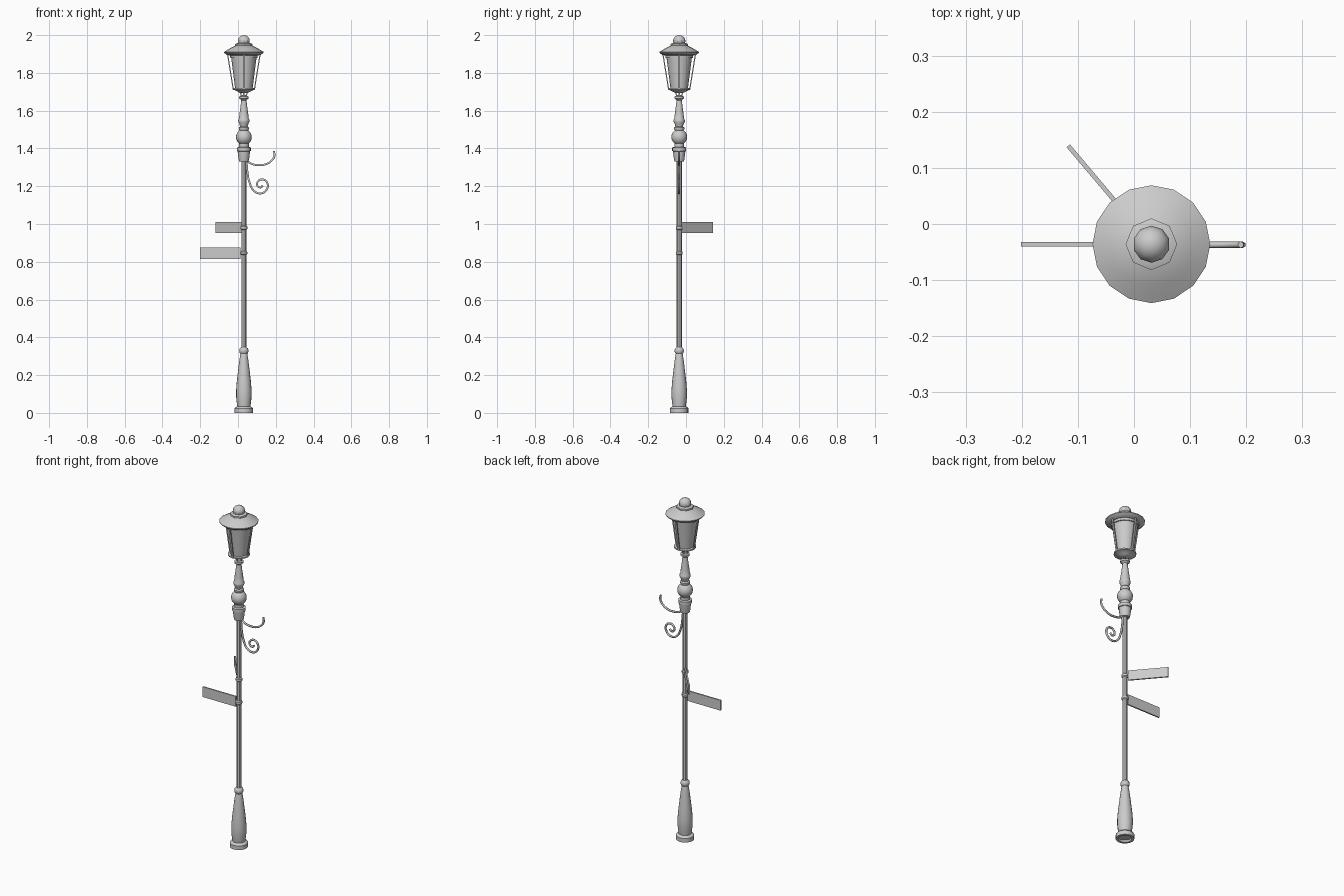
import bpy, bmesh, math
from mathutils import Vector, Matrix

if "Cube" in bpy.data.objects:
    bpy.data.objects.remove(bpy.data.objects["Cube"])

CX, CY = 0.031, -0.036   # pole axis


def finish(name, bm, smooth=True):
    bmesh.ops.recalc_face_normals(bm, faces=bm.faces)
    me = bpy.data.meshes.new(name)
    bm.to_mesh(me)
    bm.free()
    ob = bpy.data.objects.new(name, me)
    bpy.context.collection.objects.link(ob)
    if smooth:
        bpy.ops.object.select_all(action='DESELECT')
        ob.select_set(True)
        bpy.context.view_layer.objects.active = ob
        bpy.ops.object.shade_smooth_by_angle(angle=math.radians(35))
    return ob


def lathe(name, profile, n=16, cap=(True, True)):
    """Revolve (radius, z) points around the pole axis."""
    bm = bmesh.new()
    rings = []
    for r, z in profile:
        rings.append([bm.verts.new((CX + r * math.cos(2 * math.pi * i / n),
                                    CY + r * math.sin(2 * math.pi * i / n), z)) for i in range(n)])
    for a, b in zip(rings, rings[1:]):
        for i in range(n):
            j = (i + 1) % n
            bm.faces.new((a[i], a[j], b[j], b[i]))
    if cap[0]:
        bm.faces.new(rings[0])
    if cap[1]:
        bm.faces.new(rings[-1])
    return finish(name, bm)


def ball(name, z, r, segs=16, rings=10, squash=1.0):
    bm = bmesh.new()
    bmesh.ops.create_uvsphere(bm, u_segments=segs, v_segments=rings, radius=r)
    bmesh.ops.transform(bm, verts=bm.verts,
                        matrix=Matrix.Translation((CX, CY, z)) @ Matrix.Diagonal((1, 1, squash, 1)))
    return finish(name, bm)


def bar(name, p, q, w, d, angle):
    """Square bar between two (radius, z) points in the plane at the given angle."""
    bm = bmesh.new()
    out = Vector((math.cos(angle), math.sin(angle), 0))
    side = Vector((-out.y, out.x, 0))
    ends = []
    for r, z in (p, q):
        c = Vector((CX, CY, z)) + out * r
        ends.append([bm.verts.new(c + out * d * s + side * w * t)
                     for s, t in ((-1, -1), (1, -1), (1, 1), (-1, 1))])
    for i in range(4):
        j = (i + 1) % 4
        bm.faces.new((ends[0][i], ends[0][j], ends[1][j], ends[1][i]))
    bm.faces.new(ends[0])
    bm.faces.new(ends[1])
    return finish(name, bm, False)


# Foot, hollow underneath
lathe("base_foot", [(0.036, 0.012), (0.036, 0), (0.049, 0), (0.049, 0.024), (0.044, 0.03),
                    (0.036, 0.034)], cap=(True, True))
# Bulging lower column
lathe("base_column", [(0.034, 0.03), (0.037, 0.05), (0.041, 0.085), (0.041, 0.12), (0.037, 0.17),
                      (0.031, 0.22), (0.025, 0.27), (0.019, 0.31), (0.017, 0.318)])
lathe("base_ring", [(0.016, 0.311), (0.022, 0.317), (0.025, 0.329), (0.022, 0.341), (0.014, 0.348)])
# Shaft and sign collars
lathe("pole", [(0.0135, 0.33), (0.0135, 1.35)], 8)
for k, z in enumerate((0.98, 0.846)):
    lathe(f"collar_{k + 1}", [(0.013, z - 0.011), (0.018, z - 0.006), (0.018, z + 0.006),
                              (0.013, z + 0.011)], 12)

# Decorative cup, ball and baluster
lathe("cup", [(0.025, 1.332), (0.028, 1.345), (0.033, 1.385), (0.037, 1.387), (0.037, 1.405),
              (0.026, 1.408), (0.026, 1.425)])
ball("pole_ball", 1.46, 0.042)
lathe("baluster", [(0.022, 1.494), (0.027, 1.502), (0.027, 1.510), (0.020, 1.516), (0.024, 1.530),
                   (0.030, 1.542), (0.030, 1.550), (0.026, 1.558), (0.023, 1.585), (0.018, 1.620),
                   (0.014, 1.655), (0.018, 1.660), (0.025, 1.664), (0.025, 1.675), (0.014, 1.678),
                   (0.010, 1.684)])
# Prongs carrying the lantern
for k in range(4):
    bar(f"lantern_prong_{k + 1}", (0.012, 1.672), (0.020, 1.706), 0.004, 0.003, k * math.pi / 2)

# Lantern
lathe("lantern_bottom", [(0.020, 1.693), (0.032, 1.700), (0.052, 1.710), (0.059, 1.711),
                         (0.059, 1.719), (0.050, 1.721)])
lathe("lantern_glass", [(0.046, 1.715), (0.068, 1.888)])
lathe("lantern_top_ring", [(0.064, 1.878), (0.072, 1.880), (0.074, 1.897), (0.066, 1.905)])
for k in range(4):
    bar(f"lantern_bar_{k + 1}", (0.056, 1.713), (0.087, 1.905), 0.005, 0.003, k * math.pi / 2)
lathe("roof", [(0.070, 1.892), (0.090, 1.895), (0.105, 1.907), (0.105, 1.911), (0.075, 1.929),
               (0.045, 1.944), (0.030, 1.947)])
lathe("roof_collar", [(0.036, 1.940), (0.046, 1.944), (0.046, 1.953), (0.033, 1.958)], 8)
ball("finial", 1.969, 0.033, 10, 8, 0.94)


# Direction signs
def sign(name, angle, start, end, z, h, t=0.0045):
    bm = bmesh.new()
    bmesh.ops.create_cube(bm, size=1)
    m = (Matrix.Translation((CX, CY, z)) @ Matrix.Rotation(angle, 4, 'Z')
         @ Matrix.Translation(((start + end) / 2, 0, 0))
         @ Matrix.Diagonal((end - start, 2 * t, h, 1)))
    bmesh.ops.transform(bm, verts=bm.verts, matrix=m)
    finish(name, bm, False)


sign("upper_sign", math.atan2(0.174, -0.147), 0.016, 0.2295, 0.981, 0.057, 0.004)
sign("lower_sign", math.pi, 0.018, 0.232, 0.845, 0.06, 0.004)


# Wrought scrolls
def scroll(name, pts, r=0.0058):
    cu = bpy.data.curves.new(name, 'CURVE')
    cu.dimensions = '3D'
    cu.bevel_depth = r
    cu.bevel_resolution = 1
    cu.resolution_u = 4
    cu.use_fill_caps = True
    sp = cu.splines.new('BEZIER')
    sp.bezier_points.add(len(pts) - 1)
    for b, (x, z) in zip(sp.bezier_points, pts):
        b.co = (x, CY - 0.001, z)
        b.handle_left_type = b.handle_right_type = 'AUTO'
    ob = bpy.data.objects.new(name, cu)
    bpy.context.collection.objects.link(ob)


scroll("scroll_hook", [(0.04, 1.345), (0.065, 1.322), (0.105, 1.312), (0.148, 1.317),
                       (0.180, 1.338), (0.193, 1.362), (0.190, 1.386)])
scroll("scroll_curl", [(0.045, 1.335), (0.050, 1.275), (0.061, 1.220), (0.085, 1.175),
                       (0.122, 1.162), (0.152, 1.183), (0.155, 1.218), (0.132, 1.236),
                       (0.106, 1.226), (0.103, 1.202), (0.120, 1.194), (0.131, 1.204)])
